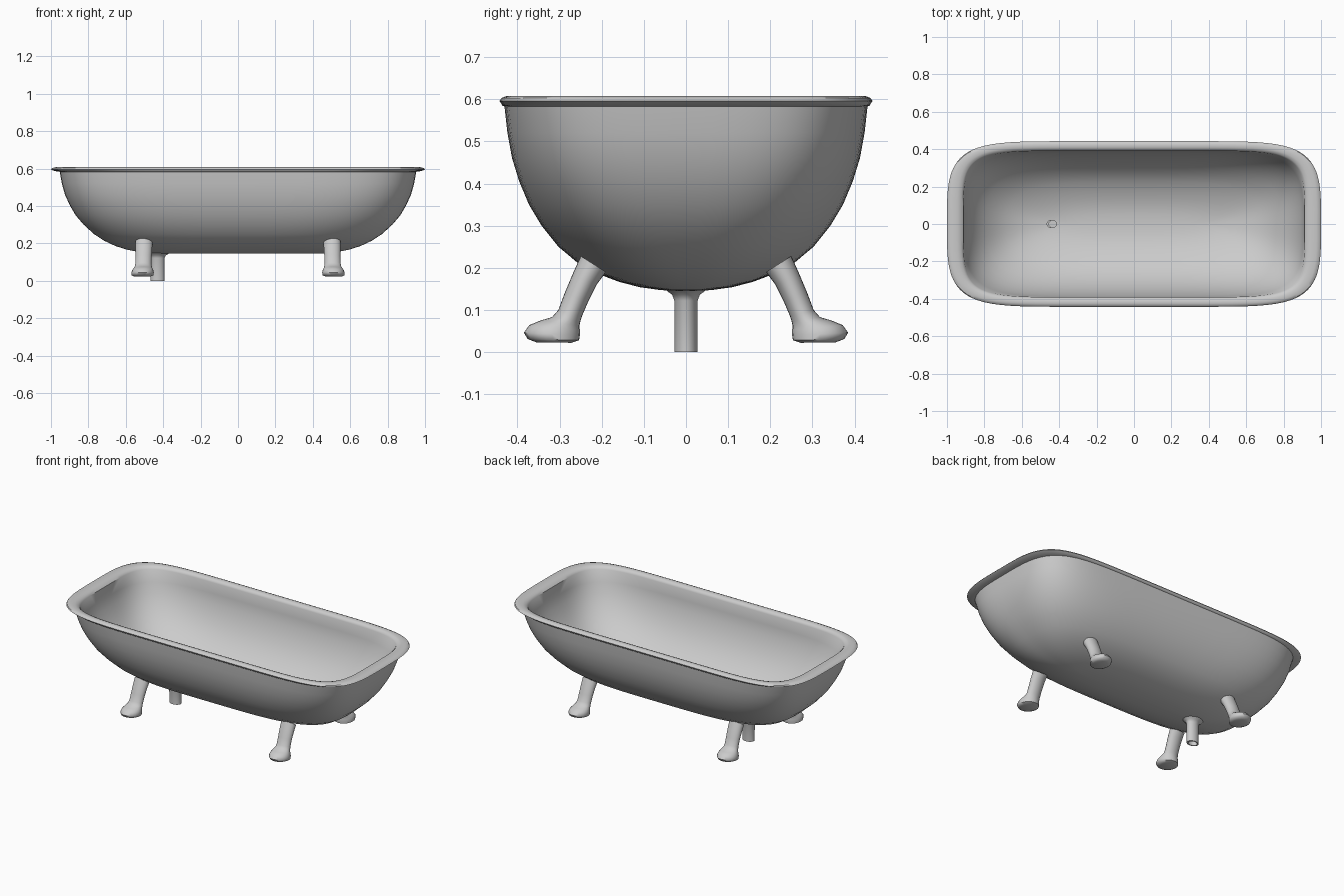
import bpy, bmesh
from math import sin, cos, pi, copysign, radians

if "Cube" in bpy.data.objects:
    bpy.data.objects.remove(bpy.data.objects["Cube"])


def loft(name, rings, angle=40):
    """Skin a stack of equal-length closed rings and cap both ends."""
    bm = bmesh.new()
    loops = [[bm.verts.new(p) for p in ring] for ring in rings]
    n = len(loops[0])
    for a, b in zip(loops, loops[1:]):
        for i in range(n):
            j = (i + 1) % n
            bm.faces.new((a[i], a[j], b[j], b[i]))
    bm.faces.new(loops[0])
    bm.faces.new(loops[-1])
    bmesh.ops.recalc_face_normals(bm, faces=bm.faces)
    me = bpy.data.meshes.new(name)
    bm.to_mesh(me)
    bm.free()
    ob = bpy.data.objects.new(name, me)
    bpy.context.collection.objects.link(ob)
    smooth(ob, angle)
    return ob


def smooth(ob, angle=40):
    bpy.ops.object.select_all(action='DESELECT')
    ob.select_set(True)
    bpy.context.view_layer.objects.active = ob
    bpy.ops.object.shade_smooth_by_angle(angle=radians(angle))


def outline(a, b, z, p, q, n=96):
    """Rounded-rectangle ring with half length a and half width b."""
    ring = []
    for i in range(n):
        t = 2 * pi * (i + 0.5) / n
        c, s = cos(t), sin(t)
        ring.append((a * copysign(abs(c) ** (2 / p), c),
                     b * copysign(abs(s) ** (2 / q), s), z))
    return ring


# Tub: outer bowl, rolled rim, then inner bowl
bowl = [(0.40, 0.012, 0.145), (0.47, 0.06, 0.147), (0.53, 0.11, 0.154),
        (0.595, 0.16, 0.167), (0.655, 0.21, 0.186), (0.715, 0.26, 0.214),
        (0.77, 0.303, 0.25), (0.825, 0.343, 0.30), (0.868, 0.373, 0.35),
        (0.90, 0.396, 0.405), (0.925, 0.413, 0.46), (0.942, 0.424, 0.52),
        (0.953, 0.431, 0.583)]
rim = [(0.968, 0.436, 0.585), (0.99, 0.439, 0.59), (1.0, 0.443, 0.596),
       (0.993, 0.438, 0.603), (0.975, 0.426, 0.608), (0.945, 0.41, 0.607),
       (0.925, 0.398, 0.602), (0.912, 0.391, 0.59)]


def bowl_ring(a, b, z, da=0.0, db=0.0, dz=0.0):
    k = (z - 0.145) / 0.44
    return outline(a - da, max(b - db * min(1, b / 0.2), 0.008),
                   z + dz * (1 - k), 3.2 + 3.6 * k, 2.6 + 1.1 * k)


rings = [bowl_ring(*r) for r in bowl]
rings += [outline(*r, 7 + 0.12 * i, 3.5 + 0.17 * i) for i, r in enumerate(rim)]
rings += [bowl_ring(*r, 0.035, 0.033, 0.02) for r in reversed(bowl[:-1])]
tub = loft("tub", rings)

# Drain hole cut through the tub floor
cutter = loft("drain_cutter", [outline(0.025, 0.02, z, 2, 2, 24) for z in (0.1, 0.25)])
cutter.location.x = -0.44
cutter.hide_render = True
cutter.hide_viewport = False
mod = tub.modifiers.new("drain_hole", 'BOOLEAN')
mod.operation = 'DIFFERENCE'
mod.solver = 'EXACT'
mod.object = cutter
bpy.context.view_layer.objects.active = tub
bpy.ops.object.modifier_apply(modifier=mod.name)
bpy.data.objects.remove(cutter)
smooth(tub)

# Drain pipe: hollow, flared where it meets the tub
pipe_profile = [(0.050, 0.152), (0.043, 0.143), (0.033, 0.136), (0.028, 0.122),
                (0.0275, 0.0), (0.021, 0.0), (0.021, 0.10)]
pipe = loft("drain_pipe", [outline(1.35 * r, r, z, 2, 2, 24) for r, z in pipe_profile])
# open the flared top so the drain hole looks into the pipe
bm = bmesh.new()
bm.from_mesh(pipe.data)
top = [f for f in bm.faces if len(f.verts) > 4 and f.calc_center_median().z > 0.14]
bmesh.ops.delete(bm, geom=top, context='FACES')
bm.to_mesh(pipe.data)
bm.free()
pipe.location.x = -0.43

# Legs: each ring spans an inner (y, z) and outer (y, z) point with half width w
leg_profile = [((0.190, 0.190), (0.250, 0.228), 0.046),
               ((0.212, 0.160), (0.270, 0.183), 0.045),
               ((0.232, 0.120), (0.288, 0.140), 0.043),
               ((0.247, 0.085), (0.303, 0.100), 0.043),
               ((0.251, 0.072), (0.318, 0.083), 0.045),
               ((0.253, 0.062), (0.345, 0.075), 0.050),
               ((0.252, 0.052), (0.372, 0.064), 0.056),
               ((0.252, 0.040), (0.385, 0.046), 0.060),
               ((0.254, 0.028), (0.376, 0.031), 0.058),
               ((0.272, 0.022), (0.355, 0.023), 0.042)]
for sx, xname in ((-1, "left"), (1, "right")):
    for sy, yname in ((-1, "front"), (1, "back")):
        rings = []
        for k, ((y0, z0), (y1, z1), w) in enumerate(leg_profile):
            ring = []
            for i in range(24):
                t = 2 * pi * i / 24
                u = 0.5 + 0.5 * cos(t)
                ring.append((sx * (0.503 + 0.001 * k + w * sin(t)),
                             sy * (y0 + (y1 - y0) * u), z0 + (z1 - z0) * u))
            rings.append(ring)
        loft(f"{yname}_{xname}_leg", rings, 60)
